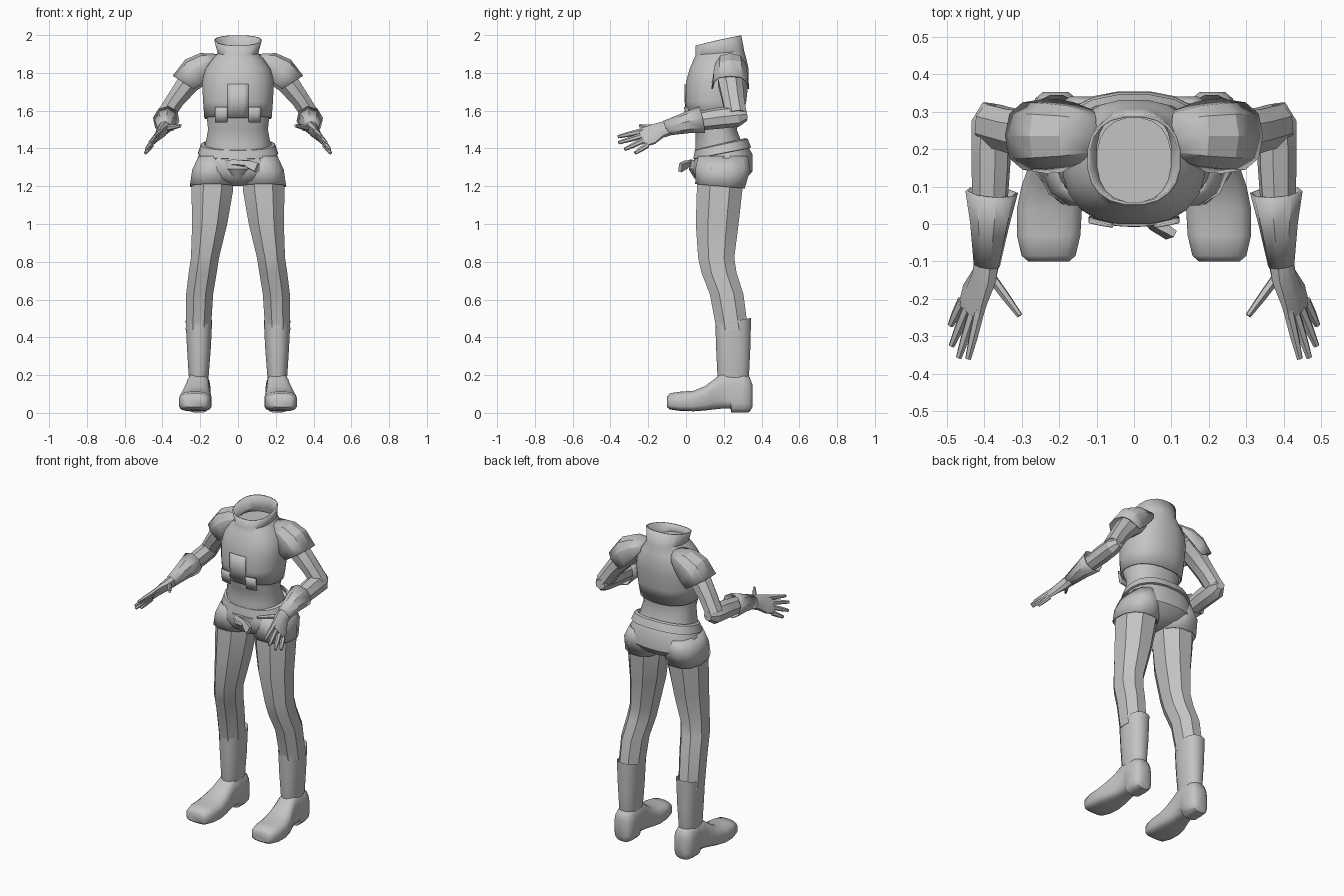
import bpy, bmesh, math
from mathutils import Vector

if "Cube" in bpy.data.objects:
    bpy.data.objects.remove(bpy.data.objects["Cube"])

grey = bpy.data.materials.new("plain grey")
grey.use_nodes = True
grey.diffuse_color = (0.55, 0.55, 0.55, 1)
grey.node_tree.nodes["Principled BSDF"].inputs["Base Color"].default_value = grey.diffuse_color
parts = []


def loft(name, rings, caps=True, mirror=False, closed=True, thick=0, angle=35):
    """Skin a list of point rings into one object."""
    bm = bmesh.new()
    rows = [[bm.verts.new(p) for p in ring] for ring in rings]
    n = len(rows[0])
    for a, b in zip(rows, rows[1:]):
        for i in range(n if closed else n - 1):
            j = (i + 1) % n
            bm.faces.new((a[i], a[j], b[j], b[i]))
    if caps:
        bm.faces.new(rows[0])
        bm.faces.new(rows[-1])
    bmesh.ops.recalc_face_normals(bm, faces=bm.faces)
    mesh = bpy.data.meshes.new(name)
    bm.to_mesh(mesh)
    bm.free()
    mesh.materials.append(grey)
    obj = bpy.data.objects.new(name, mesh)
    bpy.context.collection.objects.link(obj)
    if thick:
        mod = obj.modifiers.new("thickness", 'SOLIDIFY')
        mod.thickness = thick
    if mirror:
        obj.modifiers.new("mirror", 'MIRROR')
    parts.append((obj, angle))
    return obj


def power(v, e):
    return math.copysign(abs(v) ** e, v)


def level(cx, cy, z, rx, ry, slope=0, n=20, e=0.85):
    """Rounded horizontal ring; slope lifts its back edge."""
    out = []
    for i in range(n):
        t = 2 * math.pi * (i + 0.5) / n
        s = power(math.sin(t), e)
        out.append((cx + rx * power(math.cos(t), e), cy + ry * s, z + slope * s))
    return out


def limb(name, path, side, n=8, caps=True, thick=0):
    """Tube along a path of (point, radius along side, radius across)."""
    pts = [Vector(p[0]) for p in path]
    rings = []
    for k, (_, a, b) in enumerate(path):
        t = (pts[min(k + 1, len(pts) - 1)] - pts[max(k - 1, 0)]).normalized()
        u = Vector(side)
        u = (u - t * u.dot(t)).normalized()
        v = t.cross(u)
        angles = [2 * math.pi * (i + 0.5) / n for i in range(n)]
        rings.append([pts[k] + u * a * math.cos(q) + v * b * math.sin(q) for q in angles])
    return loft(name, rings, caps, True, thick=thick, angle=28)


# Torso: bodysuit under a cropped jacket with an open standing collar
loft("bodysuit", [level(0, *r) for r in (
    (.16, 1.68, .165, .14), (.15, 1.57, .168, .135), (.16, 1.5, .16, .11),
    (.175, 1.42, .175, .125), (.185, 1.34, .17, .145),
    (.18, 1.26, .1, .13), (.18, 1.2, .035, .07))])
loft("jacket", [level(0, *r) for r in (
    (.152, 1.56, .18, .148, -.01), (.158, 1.65, .187, .163), (.165, 1.75, .192, .167),
    (.175, 1.82, .175, .158), (.18, 1.87, .14, .142), (.18, 1.905, .108, .13, .01),
    (.172, 1.972, .126, .122, .027))], caps=False, thick=.008)
loft("neck_lining", [level(0, *r) for r in (
    (.17, 1.9, .1, .115), (.17, 1.86, .06, .07))])


def chest_plate(name, x0, x1, z0, z1):
    # Thin curved panel that follows the jacket front
    rows = []
    for z in (z0, (z0 + z1) / 2, z1):
        xs = [x0 + (x1 - x0) * i / 4 for i in range(5)]
        rows.append([(x, -.009 + 1.1 * x * x + .7 * (z - 1.69) ** 2, z) for x in xs])
    loft(name, rows, caps=False, closed=False, thick=.008)


chest_plate("front_placket", -.055, .055, 1.56, 1.74)
chest_plate("left_jacket_flap", .055, .12, 1.54, 1.62)
chest_plate("right_jacket_flap", -.12, -.055, 1.54, 1.62)

# Shoulder caps: arched shells flaring outward
cap_rows = []
for tx, tz, sx, sz, hy in ((.1, 1.9, .11, 1.84, .07), (.2, 1.905, .16, 1.78, .09),
                           (.28, 1.87, .2, 1.74, .098), (.345, 1.785, .235, 1.715, .1)):
    row = []
    for i in range(7):
        t = math.pi * i / 6
        h = math.sin(t) ** .8
        row.append((sx + (tx - sx) * h, .235 - hy * power(math.cos(t), .75), sz + (tz - sz) * h))
    cap_rows.append(row)
loft("shoulder_cap", cap_rows, caps=False, closed=False, mirror=True, thick=.008, angle=25)

# Arms, gloves and fingers
slant = (.5, .3, -.8)
limb("upper_arm", [((.17, .235, 1.82), .07, .07), ((.26, .235, 1.75), .07, .065),
                   ((.33, .25, 1.66), .062, .052), ((.385, .265, 1.575), .06, .05)], (0, 1, 0))
limb("forearm", [((.375, .32, 1.575), .03, .03), ((.382, .275, 1.572), .06, .05),
                 ((.382, .17, 1.56), .058, .052), ((.385, .03, 1.54), .05, .045)], slant)
limb("glove_cuff", [((.38, .085, 1.553), .075, .07), ((.385, .0, 1.535), .058, .052),
                    ((.393, -.11, 1.507), .042, .034)], slant, caps=False, thick=.006)
limb("palm", [((.39, -.08, 1.512), .042, .034), ((.40, -.14, 1.495), .046, .03),
              ((.425, -.19, 1.47), .06, .02), ((.437, -.235, 1.455), .06, .014)], slant)
for name, base, tip in (("index_finger", (.412, -.23, 1.492), (.443, -.36, 1.462)),
                        ("middle_finger", (.428, -.232, 1.468), (.468, -.357, 1.43)),
                        ("ring_finger", (.445, -.225, 1.443), (.487, -.325, 1.395)),
                        ("little_finger", (.458, -.205, 1.418), (.49, -.27, 1.375)),
                        ("thumb", (.39, -.13, 1.505), (.305, -.245, 1.52))):
    a, b = Vector(base), Vector(tip)
    limb(name, [(a, .016, .014), (a.lerp(b, .55), .014, .012), (b, .009, .008)], slant, n=6)

# Shorts: hip shell, belt and flared leg openings
loft("shorts_seat", [level(0, *r) for r in (
    (.185, 1.40, .185, .135, .03), (.195, 1.35, .215, .158, .02),
    (.195, 1.28, .225, .16), (.185, 1.235, .15, .13), (.18, 1.2, .03, .07))])
loft("shorts_leg", [level(*r, n=12) for r in (
    (.125, .195, 1.36, .085, .135), (.137, .195, 1.29, .108, .15),
    (.14, .18, 1.2, .118, .135, -.012))], caps=False, mirror=True, thick=.006)
loft("belt", [level(0, *r) for r in (
    (.185, 1.425, .18, .13, .03), (.187, 1.42, .197, .142, .03),
    (.192, 1.375, .213, .155, .03), (.19, 1.37, .19, .14, .03))], caps=False)
limb_side = (0, .4, 1)
buckle = limb("belt_buckle", [((-.035, .035, 1.325), .02, .018), ((.04, .01, 1.32), .018, .016),
                              ((.055, .0, 1.315), .026, .02), ((.1, -.03, 1.298), .034, .014)],
              limb_side, n=4)
buckle.modifiers.clear()
loft("front_pouch", [level(0, *r, n=10) for r in (
    (.055, 1.34, .075, .03), (.055, 1.29, .06, .04), (.075, 1.24, .025, .03))])

# Trouser legs: eight-sided, bending back below the knee
loft("trouser_leg", [level(*r, n=8, e=.95) for r in (
    (.132, .185, 1.3, .11, .13), (.136, .178, 1.18, .119, .13),
    (.15, .165, 1.0, .1, .122), (.175, .16, .82, .08, .103),
    (.187, .175, .74, .08, .1), (.203, .215, .63, .077, .096),
    (.21, .245, .44, .072, .09))], mirror=True, angle=30)

# Boots: tall shaft and a rounded foot with a heel
loft("boot_shaft", [level(*r, n=16) for r in (
    (.208, .245, .44, .06, .08), (.207, .25, .485, .071, .096, .018),
    (.207, .25, .34, .064, .092), (.208, .25, .2, .054, .085),
    (.208, .25, .17, .05, .08))], mirror=True, angle=45)
foot = []
for y, cx, w, low, high in ((-.1, .228, .055, .03, .085), (-.085, .228, .073, .018, .105),
                            (-.03, .228, .086, .01, .113), (.04, .226, .088, .008, .118),
                            (.1, .222, .08, .012, .142), (.15, .216, .068, .018, .18),
                            (.19, .212, .062, .022, .212), (.235, .21, .062, .022, .215),
                            (.24, .21, .063, 0, .215), (.3, .209, .064, 0, .212),
                            (.335, .209, .056, .003, .195), (.352, .209, .035, .03, .15)):
    mid, half = (low + high) / 2, (high - low) / 2
    row = []
    for i in range(16):
        t = 2 * math.pi * (i + .5) / 16
        s = math.sin(t)
        e = .75 if s > 0 else .4
        row.append((cx + w * power(math.cos(t), .7), y, mid + half * power(s, e)))
    foot.append(row)
loft("boot_foot", foot, mirror=True, angle=45)

# Shading: smooth surfaces with crisp creases
for obj, angle in parts:
    bpy.ops.object.select_all(action='DESELECT')
    obj.select_set(True)
    bpy.context.view_layer.objects.active = obj
    bpy.ops.object.shade_smooth_by_angle(angle=math.radians(angle))
